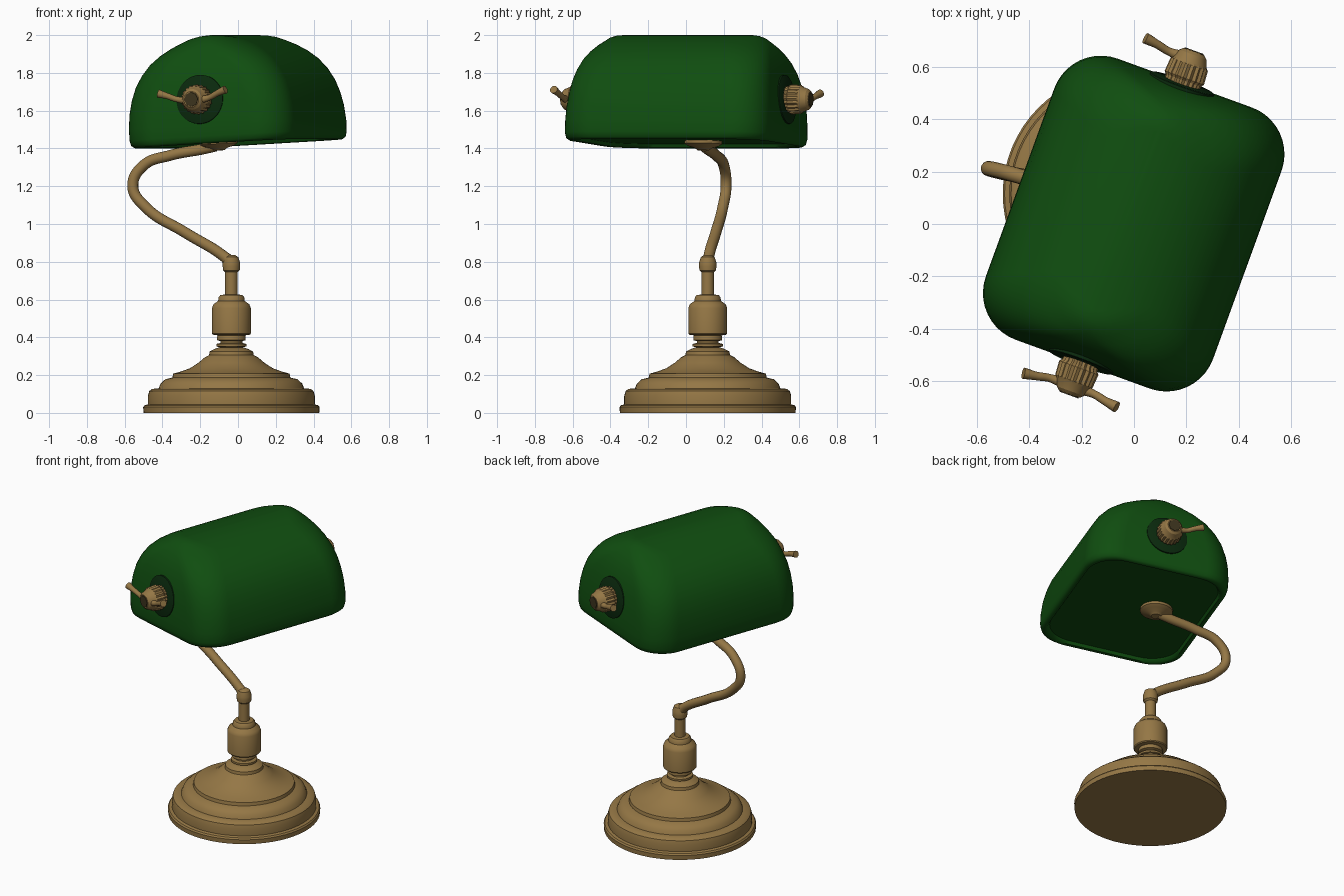
import bpy, bmesh, math
from mathutils import Matrix, Vector

if "Cube" in bpy.data.objects:
    bpy.data.objects.remove(bpy.data.objects["Cube"])


def material(name, rgb):
    m = bpy.data.materials.new(name)
    m.diffuse_color = (*rgb, 1)
    m.use_nodes = True
    m.node_tree.nodes["Principled BSDF"].inputs["Base Color"].default_value = m.diffuse_color
    return m


BRASS = material("aged brass", (0.30, 0.185, 0.06))
GREEN = material("green glass", (0.005, 0.075, 0.005))
DARK_GREEN = material("dark green", (0.003, 0.022, 0.004))
DARK_BROWN = material("dark brown", (0.045, 0.033, 0.012))


def finish(obj, mat, angle=35):
    obj.data.materials.clear()
    obj.data.materials.append(mat)
    bpy.ops.object.select_all(action='DESELECT')
    obj.select_set(True)
    bpy.context.view_layer.objects.active = obj
    bpy.ops.object.shade_smooth_by_angle(angle=math.radians(angle))
    return obj


def loft(name, rings, mat, matrix=Matrix(), angle=35):
    """Skin a stack of equal-length rings and cap both ends."""
    bm = bmesh.new()
    loops = [[bm.verts.new(matrix @ Vector(p)) for p in r] for r in rings]
    n = len(loops[0])
    for a, b in zip(loops, loops[1:]):
        for i in range(n):
            j = (i + 1) % n
            bm.faces.new((a[i], a[j], b[j], b[i]))
    bm.faces.new(loops[0][::-1])
    bm.faces.new(loops[-1])
    bmesh.ops.recalc_face_normals(bm, faces=bm.faces)
    me = bpy.data.meshes.new(name)
    bm.to_mesh(me)
    bm.free()
    obj = bpy.data.objects.new(name, me)
    bpy.context.collection.objects.link(obj)
    return finish(obj, mat, angle)


def circle(r, z, n=64, flute=0.0):
    return [((r - flute * (i % 2)) * math.cos(2 * math.pi * i / n),
             (r - flute * (i % 2)) * math.sin(2 * math.pi * i / n), z) for i in range(n)]


def lathe(name, profile, mat, matrix, n=64):
    return loft(name, [circle(r, z, n) for r, z in profile], mat, matrix)


def tube(name, points, radius, mat, matrix=Matrix()):
    """Smooth tube through (x, y, z, thickness) points."""
    cu = bpy.data.curves.new(name, 'CURVE')
    cu.dimensions = '3D'
    cu.bevel_depth = radius
    cu.bevel_resolution = 5
    cu.use_fill_caps = True
    cu.resolution_u = 12
    sp = cu.splines.new('BEZIER')
    sp.bezier_points.add(len(points) - 1)
    for bp, (x, y, z, t) in zip(sp.bezier_points, points):
        bp.co = matrix @ Vector((x, y, z))
        bp.radius = t
        bp.handle_left_type = bp.handle_right_type = 'AUTO'
    obj = bpy.data.objects.new(name, cu)
    bpy.context.collection.objects.link(obj)
    bpy.ops.object.select_all(action='DESELECT')
    obj.select_set(True)
    bpy.context.view_layer.objects.active = obj
    bpy.ops.object.convert(target='MESH')
    return finish(bpy.context.view_layer.objects.active, mat, 50)


# Turned base, neck rings, socket and stem
stand = Matrix.Translation((-0.035, 0.115, 0))
lathe("base", [(0.465, 0), (0.467, 0.03), (0.46, 0.04), (0.442, 0.045), (0.442, 0.09),
               (0.435, 0.115), (0.42, 0.127), (0.385, 0.13), (0.375, 0.155), (0.35, 0.178),
               (0.312, 0.187), (0.308, 0.208), (0.27, 0.218), (0.22, 0.236), (0.175, 0.265),
               (0.14, 0.295), (0.118, 0.306), (0.115, 0.325), (0.09, 0.338), (0.07, 0.345)],
      BRASS, stand)
lathe("neck_rings", [(0.06, 0.33), (0.06, 0.347), (0.08, 0.352), (0.08, 0.365), (0.058, 0.37),
                     (0.058, 0.38), (0.076, 0.385), (0.076, 0.40), (0.07, 0.42)], BRASS, stand)
lathe("socket", [(0.07, 0.41), (0.098, 0.414), (0.103, 0.42), (0.103, 0.555), (0.095, 0.575),
                 (0.07, 0.593), (0.068, 0.612), (0.058, 0.624), (0.03, 0.627)], BRASS, stand)
lathe("stem", [(0.033, 0.61), (0.033, 0.745), (0.044, 0.755), (0.046, 0.775), (0.046, 0.795),
               (0.036, 0.825), (0.02, 0.835)], BRASS, stand, 32)

# Bent arm
tube("arm", [(-0.03, 0.115, 0.785, 1.3), (-0.07, 0.12, 0.825, 1), (-0.28, 0.158, 0.955, 1),
             (-0.49, 0.195, 1.09, 1), (-0.557, 0.212, 1.2, 1), (-0.50, 0.2, 1.31, 1),
             (-0.36, 0.16, 1.363, 1), (-0.18, 0.112, 1.398, 1), (-0.12, 0.095, 1.412, 1)],
     0.029, BRASS)

# Shade frame: turned about z and tipped slightly sideways
shade = (Matrix.Translation((0.003, 0, 1.425)) @ Matrix.Rotation(math.radians(-20), 4, 'Z')
         @ Matrix.Rotation(math.radians(-3.2), 4, 'Y'))


def rounded_rect(w, l, z, corner=0.19, seg=10):
    r = min(corner, w * 0.98)
    pts = []
    for k, (sx, sy) in enumerate([(1, 1), (-1, 1), (-1, -1), (1, -1)]):
        for i in range(seg + 1):
            a = math.pi / 2 * (k + i / seg)
            pts.append((sx * (w - r) + r * math.cos(a), sy * (l - r) + r * math.sin(a), z))
    return pts


# Arched shade with a rounded lip and a recessed underside: (half width, half length, height)
outline = [(0.415, 0.525, 0.022), (0.425, 0.535, 0.003), (0.44, 0.553, 0.0), (0.455, 0.567, 0.012),
           (0.461, 0.572, 0.04), (0.462, 0.572, 0.10), (0.455, 0.568, 0.18), (0.441, 0.561, 0.25),
           (0.418, 0.551, 0.32), (0.385, 0.538, 0.38), (0.342, 0.521, 0.435), (0.29, 0.5, 0.48),
           (0.235, 0.478, 0.515), (0.18, 0.455, 0.541), (0.12, 0.43, 0.56), (0.06, 0.40, 0.571),
           (0.01, 0.37, 0.575)]
loft("shade", [rounded_rect(*o) for o in outline], GREEN, shade, 50)

# Flange joining the arm to the underside
lathe("flange", [(0.03, -0.028), (0.045, -0.016), (0.08, -0.006), (0.1, 0.006), (0.1, 0.03)],
      BRASS, shade @ Matrix.Translation((-0.13, 0.05, 0)), 40)

# End finials: dark collar, fluted knob, dark hub and wing bars
for label, side in (("front", -1), ("back", 1)):
    axis = (shade @ Matrix.Translation((0, 0, 0.235))
            @ Matrix.Rotation(math.radians(-90 * side), 4, 'X'))
    collar = axis @ Matrix.Translation((0, 0, 0.563)) @ Matrix.Rotation(math.radians(6 * side), 4, 'X')
    lathe(label + "_collar", [(0.13, -0.02), (0.13, 0.004), (0.125, 0.007)], DARK_GREEN, collar)
    loft(label + "_knob", [circle(r, z, 40, f) for r, z, f in
                           [(0.07, 0.55, 0.006), (0.072, 0.58, 0.007), (0.08, 0.59, 0.007),
                            (0.076, 0.645, 0.007), (0.066, 0.655, 0), (0.055, 0.685, 0),
                            (0.042, 0.697, 0)]], BRASS, axis, 25)
    lathe(label + "_hub", [(0.04, 0.694), (0.038, 0.701)], DARK_BROWN, axis, 8)
    # The rear knob keeps only one wing
    for name, s in (("left", -1), ("right", 1)):
        if side == 1 and s == 1:
            continue
        tube(f"{label}_{name}_wing", [(s * 0.02, side * 0.665, 0.23, 1.3), (s * 0.09, side * 0.665, 0.24, 0.85),
                                      (s * 0.14, side * 0.675, 0.26, 0.9), (s * 0.19, side * 0.682, 0.277, 1.2)],
             0.018, BRASS, shade)
